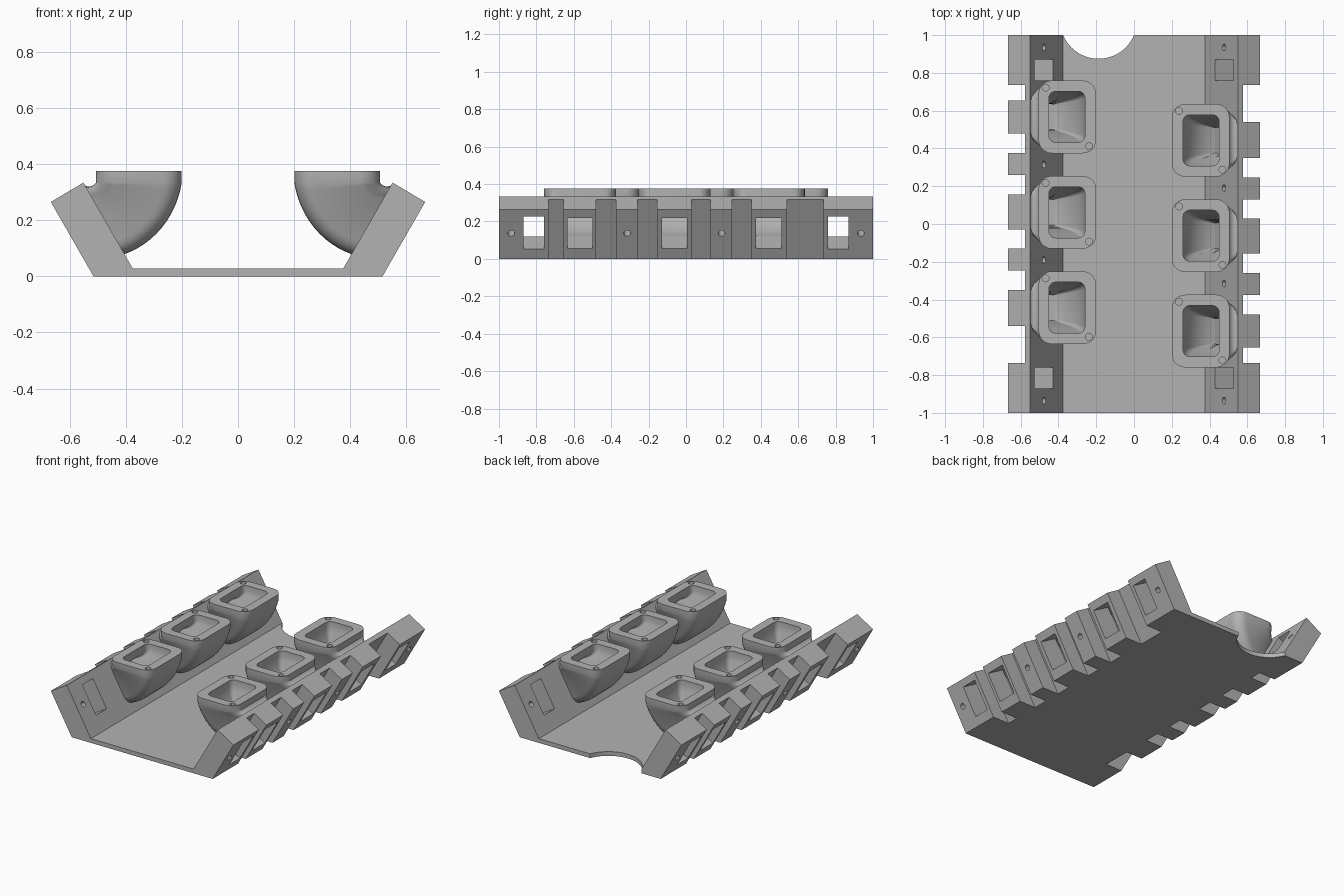
import bpy, bmesh, math
from mathutils import Matrix, Vector

if "Cube" in bpy.data.objects:
    bpy.data.objects.remove(bpy.data.objects["Cube"])

grey = bpy.data.materials.new("plain_grey")
grey.diffuse_color = (0.45, 0.45, 0.45, 1)
grey.use_nodes = True
grey.node_tree.nodes["Principled BSDF"].inputs["Base Color"].default_value = grey.diffuse_color
C, S = math.cos(math.radians(60)), math.sin(math.radians(60))
HALF_TURN = Matrix.Rotation(math.pi, 4, 'Z')


def finish(bm, name):
    bmesh.ops.recalc_face_normals(bm, faces=bm.faces)
    me = bpy.data.meshes.new(name)
    bm.to_mesh(me)
    bm.free()
    ob = bpy.data.objects.new(name, me)
    bpy.context.collection.objects.link(ob)
    me.materials.append(grey)
    return ob


def cut(ob, cutter):
    m = ob.modifiers.new("cut", 'BOOLEAN')
    m.operation, m.solver, m.object = 'DIFFERENCE', 'EXACT', cutter
    bpy.context.view_layer.objects.active = ob
    bpy.ops.object.modifier_apply(modifier=m.name)
    bpy.data.objects.remove(cutter)


def smooth(ob):
    bpy.ops.object.select_all(action='DESELECT')
    ob.select_set(True)
    bpy.context.view_layer.objects.active = ob
    bpy.ops.object.shade_smooth_by_angle(angle=math.radians(30))


# tray: floor and two sloping side walls, extruded along y
half = [(0.515, 0), (0.667, 0.265), (0.551, 0.334), (0.375, 0.028)]
outline = half + [(-x, z) for x, z in reversed(half)]
bm = bmesh.new()
face = bm.faces.new([bm.verts.new((x, -1, z)) for x, z in outline])
ext = bmesh.ops.extrude_face_region(bm, geom=[face])
bmesh.ops.translate(bm, vec=(0, 2, 0), verts=[v for v in ext['geom'] if isinstance(v, bmesh.types.BMVert)])
tray = finish(bm, "tray")

# wall frame: local x runs up the slope, y along the tray, z inward through the wall
WALL = Matrix(((C, 0, -S, 0.515), (0, 1, 0, 0), (S, 0, C, 0), (0, 0, 0, 1)))


def wall_box(bm, turn, u, y, d):
    size = Matrix.Diagonal((u[1] - u[0], y[1] - y[0], d[1] - d[0], 1))
    mid = Matrix.Translation((sum(u) / 2, sum(y) / 2, sum(d) / 2))
    bmesh.ops.create_cube(bm, size=1, matrix=turn @ WALL @ mid @ size)


CUPS = (0.443, -0.062, -0.567)
NOTCHES = ((-0.735, -0.655), (-0.48, -0.375), (-0.26, -0.155),
           (0.03, 0.13), (0.245, 0.35), (0.54, 0.735))
bm = bmesh.new()
for turn in (Matrix.Identity(4), HALF_TURN):
    for y in NOTCHES:                                   # outer notches
        wall_box(bm, turn, (-0.3, 0.6), y, (-0.1, 0.105))
    for y in (-0.815, 0.815):                           # end windows
        wall_box(bm, turn, (0.06, 0.26), (y - 0.055, y + 0.055), (-0.1, 0.25))
    for y in CUPS:                                      # openings into the ducts
        wall_box(bm, turn, (0.063, 0.253), (y - 0.0675, y + 0.0675), (-0.1, 0.25))
    for y in (0.935, 0.19, -0.315, -0.935):             # bolt holes
        bmesh.ops.create_cone(bm, cap_ends=True, segments=20, radius1=0.018, radius2=0.018, depth=0.5,
                              matrix=turn @ WALL @ Matrix.Translation((0.157, y, 0.07)))
# round bite in the rear edge of the floor
bmesh.ops.create_cone(bm, cap_ends=True, segments=96, radius1=0.203, radius2=0.203, depth=0.4,
                      matrix=Matrix.Translation((-0.1875, 1.078, 0)))
cut(tray, finish(bm, "tray_cutter"))
smooth(tray)


def ring(bm, turn, y0, angle, lift, mid, a, b, r):
    """Rounded rectangle in a plane swung about the wall's top inner edge."""
    verts = []
    for k, (sx, sy) in enumerate(((1, 1), (-1, 1), (-1, -1), (1, -1))):
        for i in range(7):
            t = math.radians(90 * k + 15 * i)
            p = mid + sx * (a - r) + r * math.cos(t)
            y = y0 + sy * (b - r) + r * math.sin(t)
            co = Vector((0.551 - p * math.cos(angle), y, 0.334 - p * math.sin(angle) + lift))
            verts.append(bm.verts.new(turn @ co))
    return verts


def mix(p, q, t):
    return [i + (j - i) * t for i, j in zip(p, q)]


# ducts: curved hollow elbows from a flat flange down to the wall opening
STEPS = 12
for side, turn in (("right", Matrix.Identity(4)), ("left", HALF_TURN)):
    for n, y0 in enumerate(CUPS):
        bm = bmesh.new()
        shells = []
        for top, low in (((0.198, 0.1525, 0.1925, 0.07), (0.152, 0.142, 0.13, 0.055)),
                         ((0.196, 0.095, 0.135, 0.035), (0.15, 0.095, 0.0675, 0.004))):
            rings = [ring(bm, turn, y0, 0, 0.041, *top)]
            for i in range(STEPS + 1):
                t = i / STEPS
                rings.append(ring(bm, turn, y0, math.radians(60.2) * t, 0, *mix(top, low, t)))
            shells.append(rings)
        loops = shells[0] + shells[1][::-1]
        for p, q in zip(loops, loops[1:] + loops[:1]):
            for i in range(len(p)):
                j = (i + 1) % len(p)
                bm.faces.new((p[i], p[j], q[j], q[i]))
        duct = finish(bm, f"{side}_duct_{n + 1}")
        # two screw holes in opposite flange corners
        bm = bmesh.new()
        for k in (1, -1):
            pos = Matrix.Translation((0.353 - k * 0.115, y0 + k * 0.155, 0.36))
            bmesh.ops.create_cone(bm, cap_ends=True, segments=20, radius1=0.018, radius2=0.018,
                                  depth=0.05, matrix=turn @ pos)
        cut(duct, finish(bm, "screw_cutter"))
        smooth(duct)
